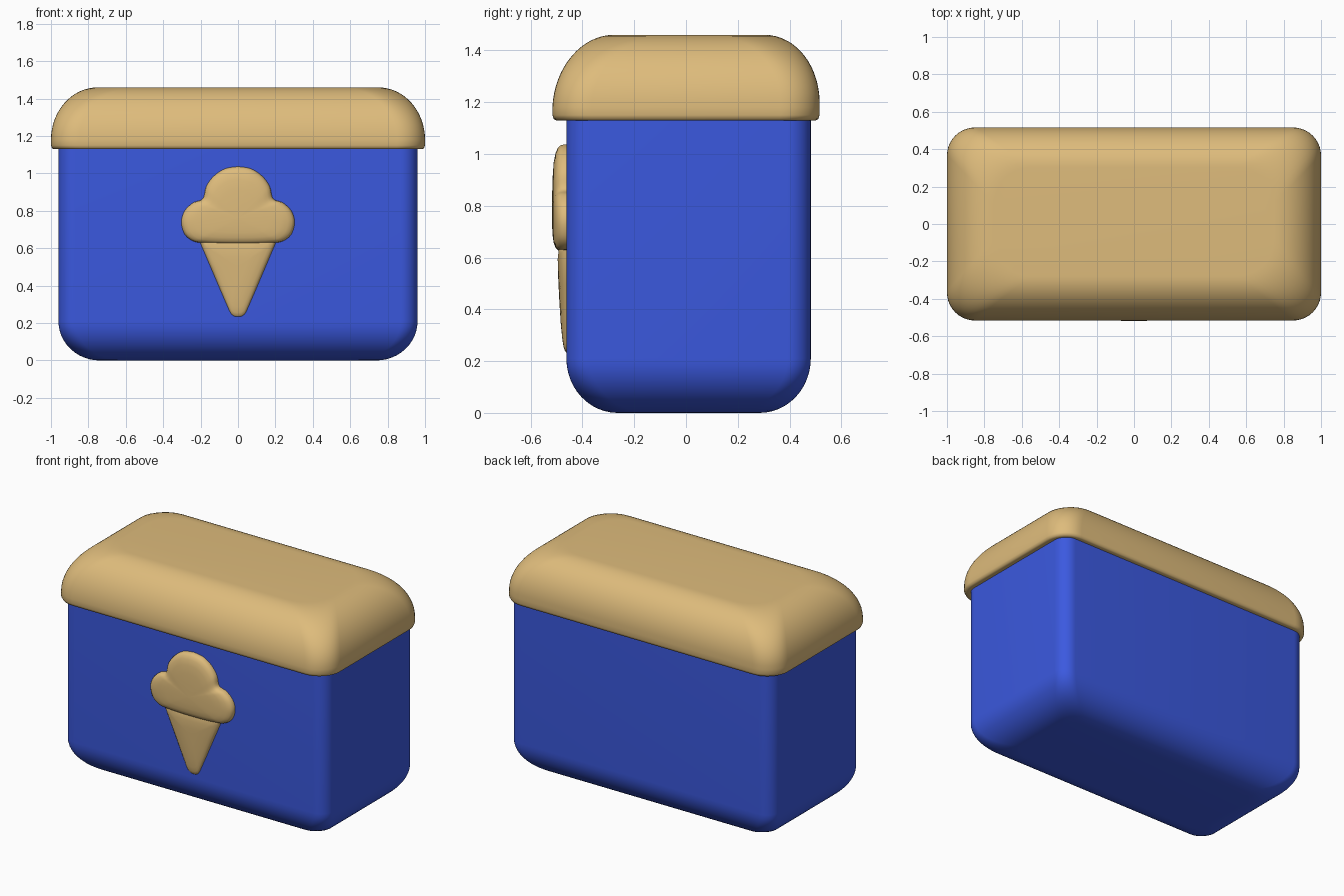
import bpy, bmesh, math
from mathutils import Vector

cube = bpy.data.objects.get("Cube")
if cube:
    bpy.data.objects.remove(cube, do_unlink=True)


def material(name, color):
    mat = bpy.data.materials.new(name)
    mat.use_nodes = True
    mat.diffuse_color = (*color, 1)
    mat.node_tree.nodes["Principled BSDF"].inputs["Base Color"].default_value = (*color, 1)
    return mat


TAN = material("tan", (0.73, 0.50, 0.20))
BLUE = material("blue", (0.044, 0.10, 0.74))


def loft(name, rings, mat):
    """Skin a stack of closed rings and cap both ends."""
    bm = bmesh.new()
    loops = [[bm.verts.new(p) for p in ring] for ring in rings]
    n = len(loops[0])
    for a, b in zip(loops, loops[1:]):
        for i in range(n):
            j = (i + 1) % n
            bm.faces.new((a[i], a[j], b[j], b[i]))
    bm.faces.new(loops[0])
    bm.faces.new(loops[-1])
    bmesh.ops.recalc_face_normals(bm, faces=bm.faces)
    mesh = bpy.data.meshes.new(name)
    bm.to_mesh(mesh)
    bm.free()
    mesh.materials.append(mat)
    obj = bpy.data.objects.new(name, mesh)
    bpy.context.collection.objects.link(obj)
    bpy.ops.object.select_all(action="DESELECT")
    obj.select_set(True)
    bpy.context.view_layer.objects.active = obj
    bpy.ops.object.shade_smooth_by_angle(angle=math.radians(50))
    return obj


def rounded_rect(hx, hy, r, z, cy=0.0, steps=10):
    ring = []
    for q, (sx, sy) in enumerate(((1, 1), (-1, 1), (-1, -1), (1, -1))):
        for k in range(steps + 1):
            a = (q + k / steps) * math.pi / 2
            ring.append((sx * (hx - r) + r * math.cos(a),
                         cy + sy * (hy - r) + r * math.sin(a), z))
    return ring


def arc(steps=12):
    return [(math.cos(a), math.sin(a))
            for a in (i / steps * math.pi / 2 for i in range(steps + 1))]


# Blue tub with a rounded base
rings = []
for c, s in reversed(arc()):
    inset = 0.22 * (1 - c)
    rings.append(rounded_rect(0.96 - inset, 0.472 - inset * 0.9, 0.09 + inset * 0.15,
                              0.21 * (1 - s), 0.01))
rings.append(rounded_rect(0.96, 0.472, 0.09, 1.2, 0.01))
loft("tub", rings, BLUE)

# Overhanging lid: tight lip at the bottom, broad soft shoulder on top
rings = [rounded_rect(1 - d, 0.516 - d, 0.15, z)
         for d, z in ((0.03, 1.13), (0.015, 1.13), (0.005, 1.135), (0, 1.15))]
for c, s in arc(16):
    inset = 0.25 * (1 - c)
    rings.append(rounded_rect(1 - inset, 0.516 - inset * 0.9, 0.15 + inset * 0.2,
                              1.18 + 0.28 * s, 0.012 * s))
loft("lid", rings, TAN)


def smooth_path(pts, steps=5):
    """Catmull-Rom interpolation through open points."""
    p = [Vector(q) for q in pts]
    p = [p[0]] + p + [p[-1]]
    out = []
    for a, b, c, d in zip(p, p[1:], p[2:], p[3:]):
        for k in range(steps):
            t = k / steps
            out.append(0.5 * (2 * b + (c - a) * t + (2 * a - 5 * b + 4 * c - d) * t * t
                              + (3 * b - a - 3 * c + d) * t ** 3))
    return out + [p[-1]]


def relief(name, half, center_z, layers, depth, mat):
    """Pillow-shaped relief from a mirrored half outline on the front wall."""
    outline = [(x, z) for x, z in half] + [(-x, z) for x, z in half[-2:0:-1]]
    rings = []
    for scale, height in layers:
        ring = []
        for x, z in outline:
            zz = center_z + (z - center_z) * scale
            ring.append((x * scale, -0.455 - height * depth(zz), zz))
        rings.append(ring)
    return loft(name, rings, mat)


# Ice cream scoop with two side lobes
scoop = smooth_path([(0, 1.037), (0.07, 1.025), (0.13, 0.985), (0.17, 0.93), (0.188, 0.865),
                     (0.24, 0.843), (0.285, 0.80), (0.303, 0.74), (0.285, 0.675),
                     (0.24, 0.638), (0.18, 0.628), (0.09, 0.623), (0, 0.622)])
relief("ice_cream_scoop", scoop, 0.76,
       ((1, -0.02), (1, 0.015), (0.985, 0.03), (0.95, 0.04), (0.88, 0.049),
        (0.75, 0.056), (0.55, 0.06), (0.3, 0.062), (0.05, 0.063)),
       lambda z: 1.0, TAN)

# Tapered cone below it, thinning toward the tip
cone = [(0, 0.231), (0.02, 0.234), (0.036, 0.245), (0.047, 0.265), (0.09, 0.365),
        (0.145, 0.495), (0.2, 0.625), (0.2, 0.66), (0.1, 0.66), (0, 0.66)]
relief("ice_cream_cone", cone, 0.5,
       ((1, -0.02), (1, 0.008), (0.97, 0.022), (0.91, 0.031), (0.8, 0.037),
        (0.6, 0.042), (0.3, 0.044), (0.05, 0.044)),
       lambda z: 0.55 + 0.45 * (z - 0.23) / 0.4, TAN)
